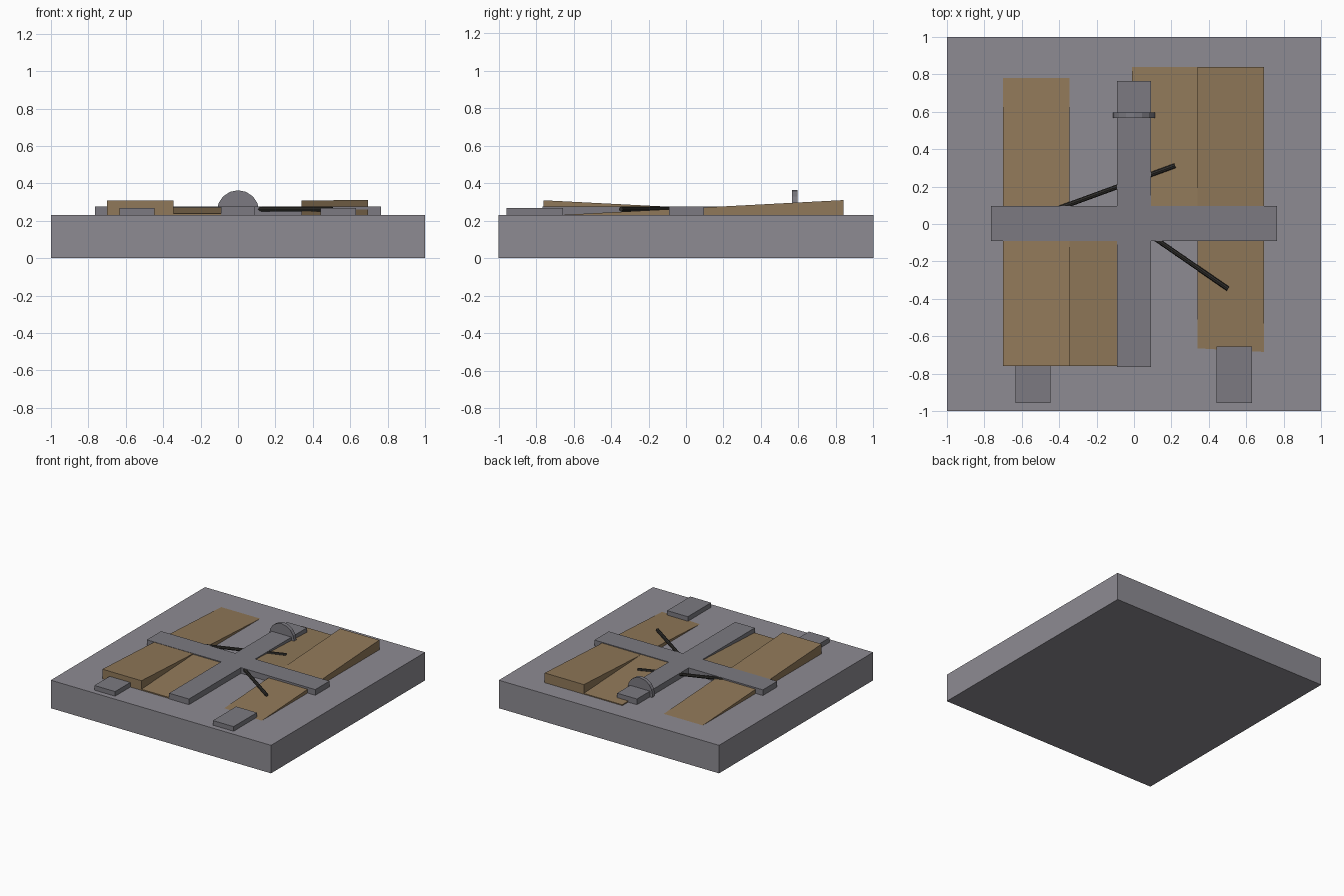
import bpy, bmesh, math
from mathutils import Vector

if "Cube" in bpy.data.objects:
    bpy.data.objects.remove(bpy.data.objects["Cube"])


def material(name, rgb):
    m = bpy.data.materials.new(name)
    m.diffuse_color = (*rgb, 1)
    m.use_nodes = True
    m.node_tree.nodes["Principled BSDF"].inputs["Base Color"].default_value = m.diffuse_color
    return m


STONE = material("stone", (0.27, 0.26, 0.29))
STEEL = material("steel", (0.20, 0.195, 0.22))
WOOD = material("wood", (0.28, 0.19, 0.10))
DARK = material("dark_rod", (0.03, 0.028, 0.025))


def finish(name, bm, mat):
    bmesh.ops.recalc_face_normals(bm, faces=bm.faces)
    me = bpy.data.meshes.new(name)
    bm.to_mesh(me)
    bm.free()
    me.materials.append(mat)
    ob = bpy.data.objects.new(name, me)
    bpy.context.collection.objects.link(ob)
    return ob


def prism(name, outline, z0, z1, mat):
    bm = bmesh.new()
    face = bm.faces.new([bm.verts.new((x, y, z0)) for x, y in outline])
    ext = bmesh.ops.extrude_face_region(bm, geom=[face], use_keep_orig=True)
    top = [v for v in ext["geom"] if isinstance(v, bmesh.types.BMVert)]
    bmesh.ops.translate(bm, verts=top, vec=(0, 0, z1 - z0))
    return finish(name, bm, mat)


def block(name, x0, x1, y0, y1, z0, z1, mat):
    return prism(name, [(x0, y0), (x1, y0), (x1, y1), (x0, y1)], z0, z1, mat)


def plank(name, x0, x1, y0, y1, top0, top1, thick=0.08, roll=0.0):
    # tilted board: top heights at its front and back ends
    ob = block(name, x0, x1, y0, y1, -thick, 0, WOOD)
    for v in ob.data.vertices:
        t = (v.co.y - y0) / (y1 - y0)
        v.co.z += top0 + (top1 - top0) * t
        v.co.z += roll if v.co.x > (x0 + x1) / 2 else 0
    return ob


def cylinder(name, a, b, radius, sides, mat):
    a, b = Vector(a), Vector(b)
    bm = bmesh.new()
    bmesh.ops.create_cone(bm, cap_ends=True, segments=sides, radius1=radius,
                          radius2=radius, depth=(b - a).length)
    ob = finish(name, bm, mat)
    ob.rotation_euler = (b - a).to_track_quat('Z', 'Y').to_euler()
    ob.location = (a + b) / 2
    return ob


# Base slab
block("base_slab", -1, 1, -1, 1, 0, 0.23, STONE)

# Long sloping planks that sink into the slab
plank("left_long_plank", -0.70, -0.345, -0.76, 0.84, 0.309, 0.227)
plank("right_long_plank", 0.34, 0.695, -0.76, 0.84, 0.225, 0.309, roll=0.001)

# Short inner planks, tucked under the cross
plank("left_short_plank", -0.345, 0.0, -0.76, 0.0, 0.239, 0.274)
plank("right_short_plank", -0.01, 0.34, 0.0, 0.84, 0.276, 0.237)

# Flat cross
h, e = 0.09, 0.765
prism("cross", [(-h, -e), (h, -e), (h, -h), (e, -h), (e, h + 0.005), (h, h + 0.005),
                (h, e), (-h, e), (-h, h + 0.005), (-e, h + 0.005), (-e, -h), (-h, -h)],
      0.22, 0.277, STEEL)

# Upright disc on the cross
cylinder("disc", (0, 0.566, 0.25), (0, 0.596, 0.25), 0.113, 16, STEEL)

# Front blocks
for name, x in (("left_front_block", -0.54), ("right_front_block", 0.536)):
    block(name, x - 0.094, x + 0.094, -0.957, -0.655, 0.22, 0.268, STEEL)

# Thin rods
cylinder("long_rod", (-0.40, 0.085, 0.264), (0.22, 0.312, 0.264), 0.013, 8, DARK)
cylinder("short_rod", (0.0, 0.0, 0.262), (0.503, -0.347, 0.262), 0.013, 8, DARK)
